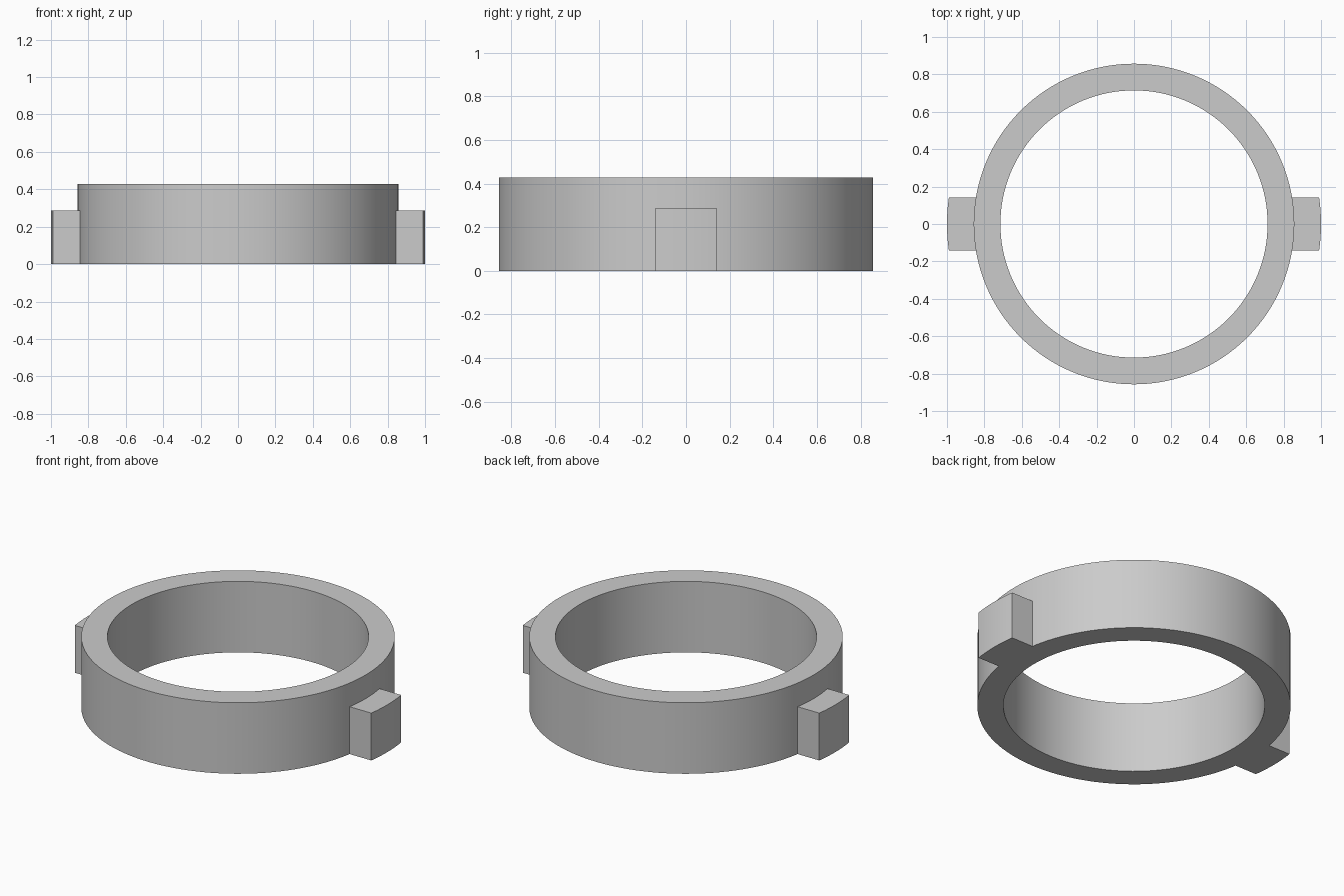
import bpy
import bmesh
from math import asin, cos, pi, sin

cube = bpy.data.objects.get("Cube")
if cube:
    bpy.data.objects.remove(cube, do_unlink=True)

UNIT = 1 / 7
INNER, OUTER, TAB_REACH = 5 * UNIT, 6 * UNIT, 1.0
RING_HEIGHT, TAB_HEIGHT, TAB_HALF = 3 * UNIT, 2 * UNIT, UNIT
SEGMENTS = 128

grey = bpy.data.materials.new("plain grey")
grey.use_nodes = True
colour = (0.6, 0.6, 0.6, 1)
grey.diffuse_color = colour
grey.node_tree.nodes["Principled BSDF"].inputs["Base Color"].default_value = colour


def make_object(name, bm):
    bmesh.ops.recalc_face_normals(bm, faces=bm.faces)
    mesh = bpy.data.meshes.new(name)
    bm.to_mesh(mesh)
    bm.free()
    mesh.materials.append(grey)
    obj = bpy.data.objects.new(name, mesh)
    bpy.context.collection.objects.link(obj)
    return obj


def make_ring():
    # Rectangular section revolved around the vertical axis
    bm = bmesh.new()
    section = [(INNER, 0), (OUTER, 0), (OUTER, RING_HEIGHT), (INNER, RING_HEIGHT)]
    loops = []
    for i in range(SEGMENTS):
        a = 2 * pi * i / SEGMENTS
        loops.append([bm.verts.new((r * cos(a), r * sin(a), z)) for r, z in section])
    for i, here in enumerate(loops):
        after = loops[(i + 1) % SEGMENTS]
        for j in range(4):
            k = (j + 1) % 4
            bm.faces.new((here[j], after[j], after[k], here[k]))
    return make_object("ring", bm)


def make_tab(name, side):
    # Straight-sided block with a rounded outer face, rooted inside the ring wall
    bm = bmesh.new()
    root = (INNER + OUTER) / 2
    half_angle = asin(TAB_HALF / TAB_REACH)
    outline = [(root, -TAB_HALF)]
    for i in range(9):
        a = half_angle * (i / 4 - 1)
        outline.append((TAB_REACH * cos(a), TAB_REACH * sin(a)))
    outline.append((root, TAB_HALF))
    base = bm.faces.new([bm.verts.new((side * x, y, 0)) for x, y in outline])
    top = bmesh.ops.extrude_face_region(bm, geom=[base], use_keep_orig=True)
    verts = [v for v in top["geom"] if isinstance(v, bmesh.types.BMVert)]
    bmesh.ops.translate(bm, verts=verts, vec=(0, 0, TAB_HEIGHT))
    return make_object(name, bm)


# Ring with a locking tab fused on each side
ring = make_ring()
bpy.context.view_layer.objects.active = ring
for name, side in (("left_tab", 1), ("right_tab", -1)):
    tab = make_tab(name, side)
    join = ring.modifiers.new("fuse " + name, "BOOLEAN")
    join.operation = "UNION"
    join.solver = "EXACT"
    join.object = tab
    bpy.ops.object.modifier_apply(modifier=join.name)
    bpy.data.objects.remove(tab, do_unlink=True)

bpy.ops.object.select_all(action="DESELECT")
ring.select_set(True)
bpy.ops.object.shade_smooth_by_angle()
